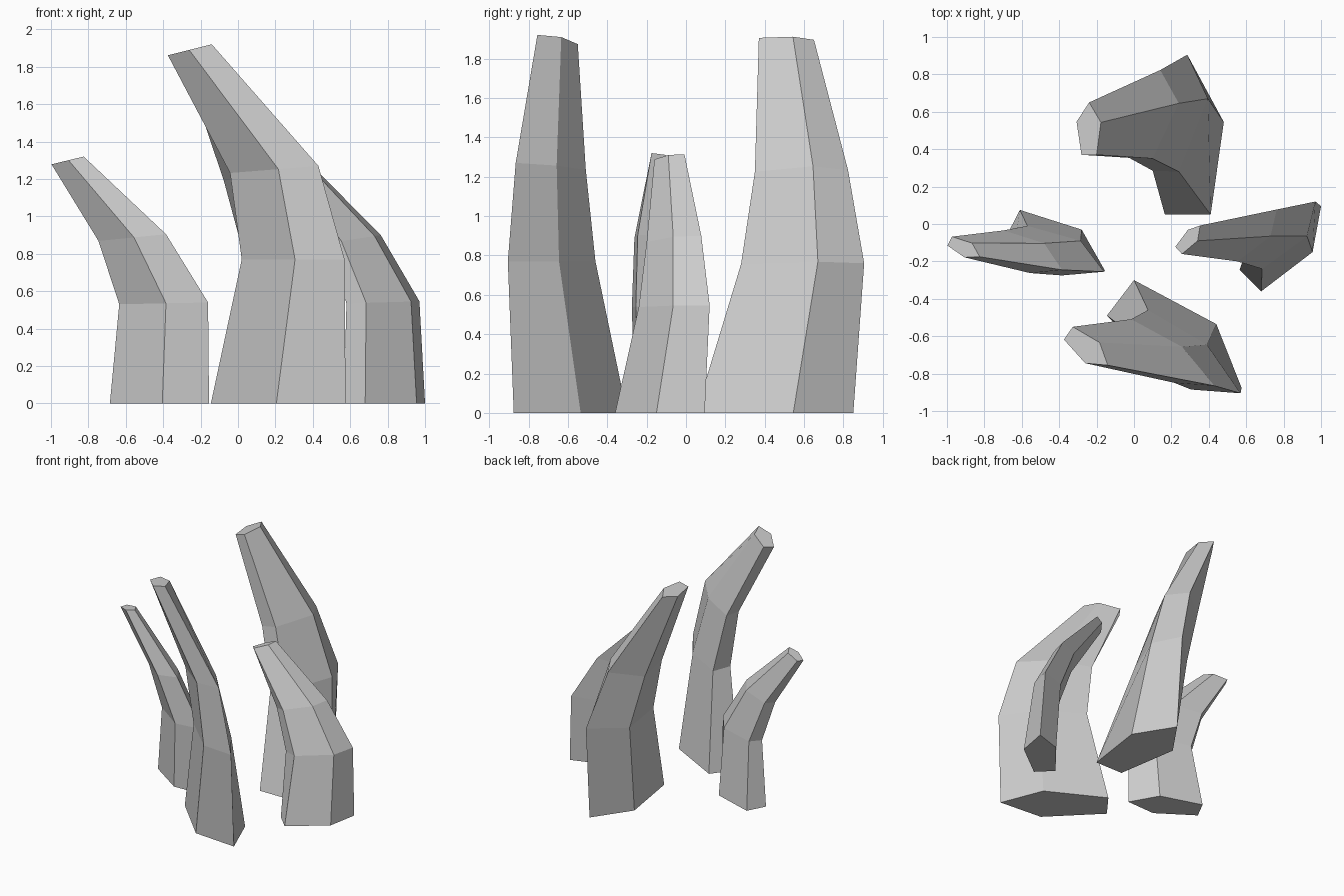
import bpy, bmesh

if "Cube" in bpy.data.objects:
    bpy.data.objects.remove(bpy.data.objects["Cube"])


def scaled(ring, at, sx, sy, skew=0.0):
    """Copy of a pentagon, resized about its first corner and moved there."""
    ox, oy = ring[0]
    return [(at[0] + (x - ox) * sx + (y - oy) * skew, at[1] + (y - oy) * sy)
            for x, y in ring]


def spike(name, base, knee, bend, tip, heights, tilts):
    """Five-sided curved spike: base, knee, bend (from knee), tip (from base)."""
    outlines = [base, knee, scaled(knee, *bend), scaled(base, *tip)]
    bm = bmesh.new()
    rings = []
    for pts, z, tilt in zip(outlines, (0,) + heights, (0,) + tilts):
        ax = pts[0][0]
        rings.append([bm.verts.new((x, y, z + tilt * (x - ax))) for x, y in pts])
    for lo, hi in zip(rings, rings[1:]):
        for i in range(5):
            j = (i + 1) % 5
            bm.faces.new((lo[i], lo[j], hi[j], hi[i]))
    bm.faces.new(rings[0][::-1])
    bm.faces.new(rings[-1])
    bmesh.ops.recalc_face_normals(bm, faces=bm.faces)
    mesh = bpy.data.meshes.new(name)
    bm.to_mesh(mesh)
    bm.free()
    bpy.context.collection.objects.link(bpy.data.objects.new(name, mesh))


# tall spike at the front
spike("front_spike",
      [(.575, -.875), (.44, -.535), (0, -.3), (-.145, -.49), (.205, -.845)],
      [(.57, -.905), (.39, -.645), (.075, -.46), (.02, -.61), (.305, -.885)],
      ((.43, -.865), .8, .8, -.11), ((-.14, -.755), .326, .357),
      (.77, 1.27, 1.92), (0, .08, .25))

# tall spike at the back
spike("back_spike",
      [(.41, .05), (.48, .545), (.29, .85), (.085, .555), (.165, .05)],
      [(.24, .28), (.395, .67), (.285, .905), (.045, .675), (.1, .285)],
      ((.1, .35), .9, .757), ((-.2, .37), .33, .35),
      (.757, 1.225, 1.905), (.07, .2, .25))

# short spike on the left
spike("left_spike",
      [(-.155, -.25), (-.28, -.03), (-.61, .075), (-.685, -.07), (-.405, -.26)],
      [(-.16, -.255), (-.285, -.09), (-.57, -.01), (-.635, -.09), (-.385, -.275)],
      ((-.385, -.245), .76, .86), ((-.825, -.175), .325, .33),
      (.54, .905, 1.32), (.02, .1, .24))

# short spike on the right
spike("right_spike",
      [(.955, -.15), (1.0, .095), (.785, .025), (.565, -.245), (.68, -.36)],
      [(.925, -.065), (.97, .12), (.77, .06), (.58, -.2), (.685, -.24)],
      ((.73, -.065), .74, .77), ((.34, -.09), .305, .335),
      (.545, .895, 1.31), (.03, .15, .27))
